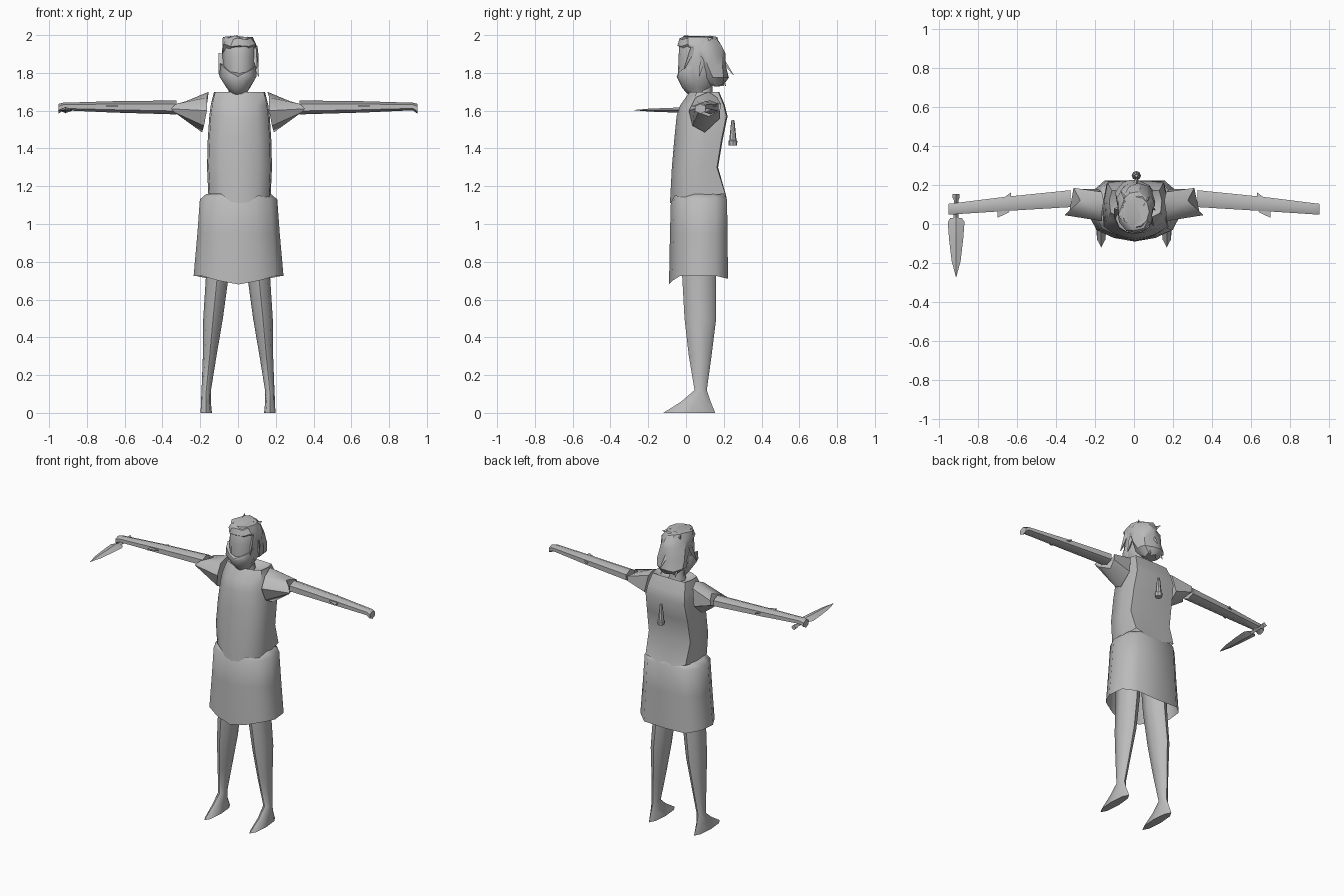
import bpy, bmesh, math, random
from mathutils import Vector

cube = bpy.data.objects.get("Cube")
if cube:
    bpy.data.objects.remove(cube, do_unlink=True)

random.seed(4)

grey = bpy.data.materials.new("plain grey")
grey.use_nodes = True
grey.diffuse_color = (0.5, 0.5, 0.5, 1)
bsdf = next(n for n in grey.node_tree.nodes if n.type == 'BSDF_PRINCIPLED')
bsdf.inputs["Base Color"].default_value = (0.5, 0.5, 0.5, 1)


def loft(name, rings, caps=(True, True), angle=50):
    """Skin a list of equal-length point rings into one object."""
    bm = bmesh.new()
    vs = [[bm.verts.new(p) for p in r] for r in rings]
    n = len(vs[0])
    for a, b in zip(vs, vs[1:]):
        for i in range(n):
            j = (i + 1) % n
            bm.faces.new((a[i], a[j], b[j], b[i]))
    if caps[0]:
        bm.faces.new(vs[0])
    if caps[1]:
        bm.faces.new(vs[-1])
    bmesh.ops.recalc_face_normals(bm, faces=bm.faces[:])
    me = bpy.data.meshes.new(name)
    bm.to_mesh(me)
    bm.free()
    ob = bpy.data.objects.new(name, me)
    bpy.context.collection.objects.link(ob)
    me.materials.append(grey)
    bpy.ops.object.select_all(action='DESELECT')
    ob.select_set(True)
    bpy.context.view_layer.objects.active = ob
    bpy.ops.object.shade_smooth_by_angle(angle=math.radians(angle))
    return ob


def ngon(n):
    return [(math.sin(2 * math.pi * i / n), -math.cos(2 * math.pi * i / n)) for i in range(n)]


def level(section, z, cx, hx, y0, y1, dz=None):
    """Horizontal ring: section scaled to half width hx and depth y0..y1."""
    return [(cx + u * hx, (y0 + y1) / 2 + v * (y1 - y0) / 2, z + (dz[i] if dz else 0))
            for i, (u, v) in enumerate(section)]


def mirrored(half):
    """Complete a section that runs from front centre to back centre."""
    return half + [(-u, v) for u, v in reversed(half[1:-1])]


# Torso with scalloped hem and dipped neckline
chest = mirrored([(0, -1), (.3, -.94), (.6, -.82), (.95, -.5), (1, .3), (.9, .95), (.45, 1), (0, 1)])
hem = [-.04, -.035, .0, -.015, .0, .01, -.01, -.035, -.01, .01, 0, .01, .01, -.03]
torso = [(1.15, .165, -.085, .215), (1.3, .172, -.075, .17), (1.45, .168, -.062, .195),
         (1.57, .16, -.05, .22), (1.63, .152, -.03, .205), (1.70, .135, .02, .175),
         (1.67, .075, .04, .14)]
loft("torso", [level(chest, z, .008, hx, a, b, hem if i == 0 else None)
               for i, (z, hx, a, b) in enumerate(torso)], (False, True))

# Skirt, open underneath
wrap = mirrored([(0, -1), (.45, -.88), (.82, -.62), (1, -.1), (.95, .6), (.65, 1), (0, 1)])
sway = [-.045, -.025, .0, .0, .0, -.015, -.02, -.015, 0, 0, 0, -.025]
skirt = [(1.16, .17, -.06, .20), (1.13, .205, -.08, .217), (.95, .218, -.085, .22), (.725, .238, -.09, .222)]
loft("skirt", [level(wrap, z, .003, hx, a, b, sway if z < .8 else None)
               for z, hx, a, b in skirt], (True, False))

# Legs running into pointed feet
leg = [(1.0, .095, .075, -.02, .16), (.72, .11, .06, -.02, .16), (.5, .132, .052, -.008, .16),
       (.3, .15, .036, .015, .135), (.12, .168, .025, .045, .11), (.06, .17, .026, -.025, .13),
       (0, .168, .03, -.12, .155)]
for s, side in ((1, "left"), (-1, "right")):
    loft(side + "_leg", [level(ngon(8), z, s * cx, hx, a, b) for z, cx, hx, a, b in leg])

    # Arm: tapering six-sided tube
    def across(x, yc, zc, hy, hz):
        return [(s * x, yc + u * hy, zc + v * hz) for u, v in ngon(6)]
    start = .325
    loft(side + "_arm", [across(start, .13, 1.617, .05, .037), across(.66, .103, 1.62, .042, .03),
                         across(.925, .078, 1.622, .033, .02), across(.95, .076, 1.61, .032, .026)])

    # Elbow fin: thin lozenge through the forearm
    fin = [(.63, .163), (.70, .11), (.70, .032), (.64, .06)]
    loft(side + "_elbow_fin", [[(s * x, y, z) for x, y in fin] for z in (1.622, 1.628)], angle=20)

    # Shoulder pad: flared sleeve with a notched outer edge
    inner = [(.165, .015, 1.60), (.165, .05, 1.67), (.155, .12, 1.70), (.165, .165, 1.67),
             (.185, .18, 1.56), (.19, .10, 1.485), (.18, .035, 1.52)]
    outer = [(.355, .045, 1.61), (.33, .07, 1.635), (.275, .12, 1.65), (.31, .185, 1.635),
             (.31, .18, 1.60), (.29, .12, 1.57), (.335, .065, 1.59)]
    loft(side + "_shoulder_pad", [[(s * x, y, z) for x, y, z in r] for r in (inner, outer)])

# Neck and head
loft("neck", [level(ngon(8), z, 0, hx, a, b) for z, hx, a, b in
              ((1.62, .07, .03, .15), (1.70, .05, .05, .14), (1.76, .05, .04, .14))])
face = mirrored([(0, -1), (.4, -.92), (.8, -.6), (1, 0), (.85, .6), (.5, .9), (0, 1)])
head = [(1.675, .028, .035, .09), (1.72, .055, -.01, .13), (1.76, .078, -.04, .15), (1.80, .088, -.042, .16),
        (1.88, .09, -.04, .17), (1.95, .088, -.035, .17), (1.99, .07, -.015, .14)]
loft("head", [level(face, z, .008, hx, a, b) for z, hx, a, b in head])

# Beard plate wrapping the jaw
beard = [(1.83, .095, -.046, .1), (1.78, .098, -.05, .1), (1.72, .06, -.02, .1), (1.675, .025, .02, .08)]
dip = [-.05, -.03, -.01, .01, 0, 0, 0, 0, 0, .02, .0, -.03]
loft("beard", [level(face, z, 0, hx, a, b, dip if i == 0 else None)
               for i, (z, hx, a, b) in enumerate(beard)])

# Ragged hair
hair = [(1.735, .05, .12, .20), (1.78, .095, .075, .225), (1.84, .098, .045, .22), (1.90, .098, .015, .205),
        (1.95, .095, -.048, .185), (1.985, .08, -.035, .16), (1.99, .06, -.01, .13)]
rings = []
for z, hx, a, b in hair:
    rings.append([Vector(p) + Vector([random.uniform(-.011, .009) for _ in range(3)])
                  for p in level(ngon(13), z, .006, hx, a, b)])
loft("hair", rings, angle=30)

# Loose locks: slim three-sided spikes from root to tip
locks = [((.0, .17, 1.90), (.02, .25, 1.79)), ((.05, .17, 1.84), (.04, .21, 1.73)),
         ((-.05, .16, 1.82), (-.06, .20, 1.73)), ((.085, .09, 1.88), (.11, .07, 1.78)),
         ((-.08, .08, 1.90), (-.10, .03, 1.79)), ((.08, .04, 1.93), (.10, -.01, 1.82)),
         ((-.04, .12, 1.97), (-.07, .17, 1.985)), ((.05, .10, 1.97), (.08, .14, 1.985))]
for i, (a, b) in enumerate(locks):
    a, b = Vector(a), Vector(b)
    d = (b - a).normalized()
    e = d.cross(Vector((.3, 1, .2))).normalized()
    f = d.cross(e)
    base = [a + e * u * .025 + f * v * .015 for u, v in ngon(3)]
    tip = [b + e * u * .002 + f * v * .002 for u, v in ngon(3)]
    loft(f"hair_lock_{i + 1}", [base, tip], angle=20)

# Hanging charm behind the back
loft("back_charm", [level(ngon(8), z, .012, r, .248 - r, .248 + r) for z, r in
                    ((1.415, .022), (1.44, .024), (1.445, .019), (1.545, .009), (1.55, .007))], angle=35)


# Dagger in the right hand, pointing forward
def slice_y(y, hx, hz, z=1.603):
    return [(-.912 + u * hx, y, z + v * hz) for u, v in ngon(4)]


loft("dagger_blade", [slice_y(y, hx, hz) for y, hx, hz in
                      ((.03, .03, .012), (.01, .043, .016), (-.08, .036, .012),
                       (-.19, .023, .008), (-.272, .001, .001))], angle=20)
loft("dagger_grip", [slice_y(y, r, r) for y, r in
                     ((.03, .013), (.12, .011), (.135, .018), (.155, .018))], angle=35)
